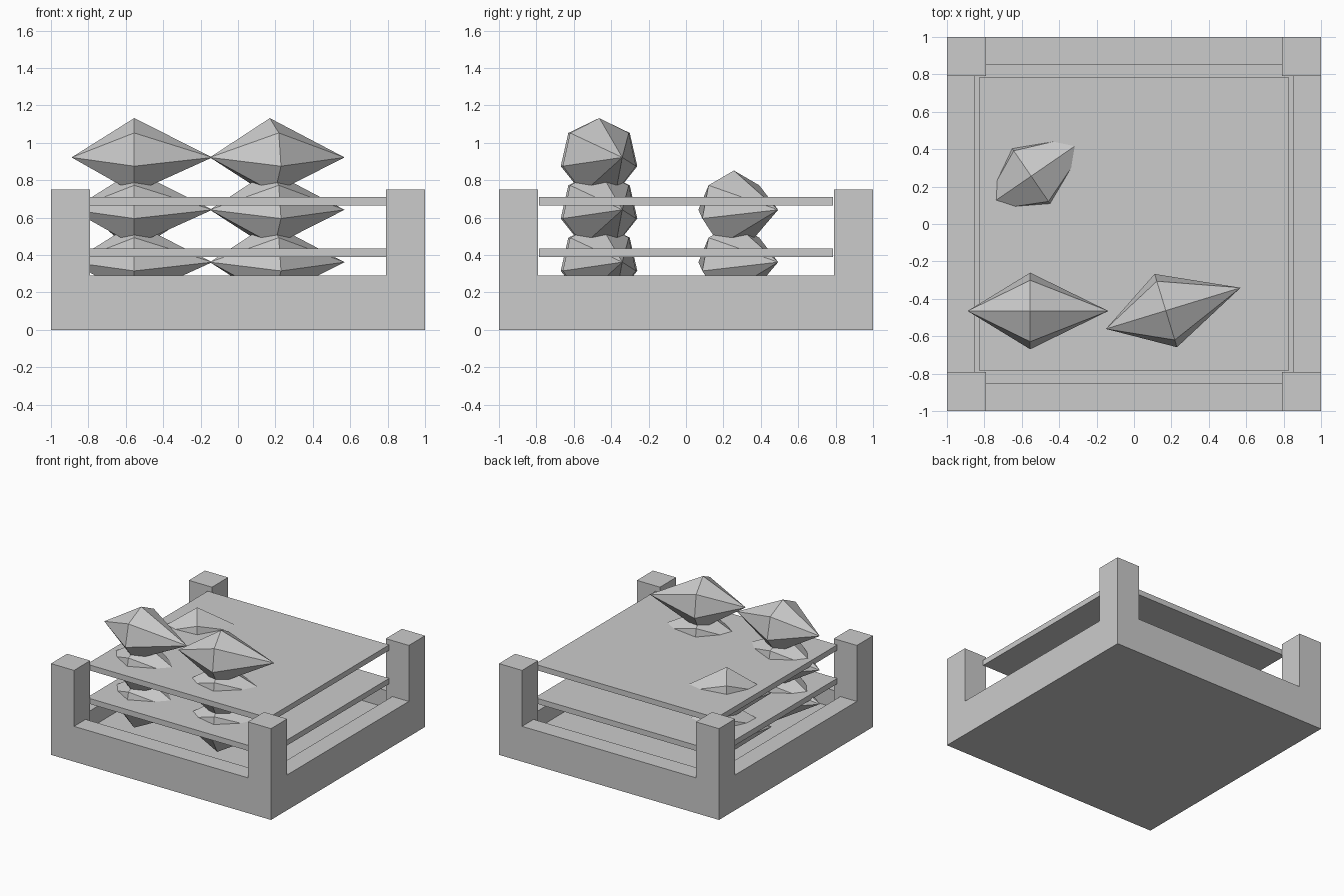
import bpy
import math
from mathutils import Matrix, Vector

if "Cube" in bpy.data.objects:
    bpy.data.objects.remove(bpy.data.objects["Cube"])


def mesh_object(name, verts, faces):
    mesh = bpy.data.meshes.new(name)
    mesh.from_pydata(verts, [], faces)
    mesh.update()
    obj = bpy.data.objects.new(name, mesh)
    bpy.context.collection.objects.link(obj)
    return obj


def box(name, lo, hi):
    verts = [(x, y, z) for z in (lo[2], hi[2])
             for x, y in ((lo[0], lo[1]), (hi[0], lo[1]), (hi[0], hi[1]), (lo[0], hi[1]))]
    faces = [(3, 2, 1, 0), (4, 5, 6, 7)]
    faces += [(i, (i + 1) % 4, (i + 1) % 4 + 4, i + 4) for i in range(4)]
    return mesh_object(name, verts, faces)


def spindle(name, x, y, z, degrees, radius=0.21, short=0.335, long=0.418, sides=7):
    # seven-sided double cone lying on its side, one tip longer
    ring = [Vector((0, radius * math.sin(2 * math.pi * i / sides),
                    radius * math.cos(2 * math.pi * i / sides))) for i in range(sides)]
    place = Matrix.Translation((x, y, z)) @ Matrix.Rotation(math.radians(degrees), 4, 'Z')
    verts = [place @ v for v in ring + [Vector((-short, 0, 0)), Vector((long, 0, 0))]]
    faces = []
    for i in range(sides):
        j = (i + 1) % sides
        faces += [(i, j, sides), (j, i, sides + 1)]
    return mesh_object(name, verts, faces)


# open tray: outer walls, rim, inner walls, floor in one closed shell
OUT, INN, RIM, FLOOR = 1.0, 0.85, 0.29, 0.15
loops = [(OUT, 0), (OUT, RIM), (INN, RIM), (INN, FLOOR)]
verts = [(sx * r, sy * r, z) for r, z in loops
         for sx, sy in ((-1, -1), (1, -1), (1, 1), (-1, 1))]
faces = [(3, 2, 1, 0), (12, 13, 14, 15)]
for k in range(3):
    for i in range(4):
        j = (i + 1) % 4
        faces.append((k * 4 + i, k * 4 + j, k * 4 + 4 + j, k * 4 + 4 + i))
mesh_object("base_tray", verts, faces)

# corner posts
for sx, side in ((-1, "left"), (1, "right")):
    for sy, end in ((-1, "front"), (1, "back")):
        xs = sorted((sx * 0.79, sx * 1.0))
        ys = sorted((sy * 0.79, sy * 1.0))
        box(f"{end}_{side}_post", (xs[0], ys[0], FLOOR), (xs[1], ys[1], 0.75))

# shelves
for name, z in (("lower_shelf", 0.39), ("upper_shelf", 0.665)):
    box(name, (-0.825, -0.785, z), (0.825, 0.785, z + 0.045))

# stacks of pointed spindles: x, y, turn, layers
stacks = [(-0.555, -0.465, 0, 3), (0.17, -0.463, 17, 3), (-0.55, 0.256, 34.5, 2)]
for s, (x, y, turn, layers) in enumerate(stacks):
    for layer in range(layers):
        spindle(f"spindle_{s + 1}_{layer + 1}", x, y, 0.362 + 0.28 * layer, turn)
